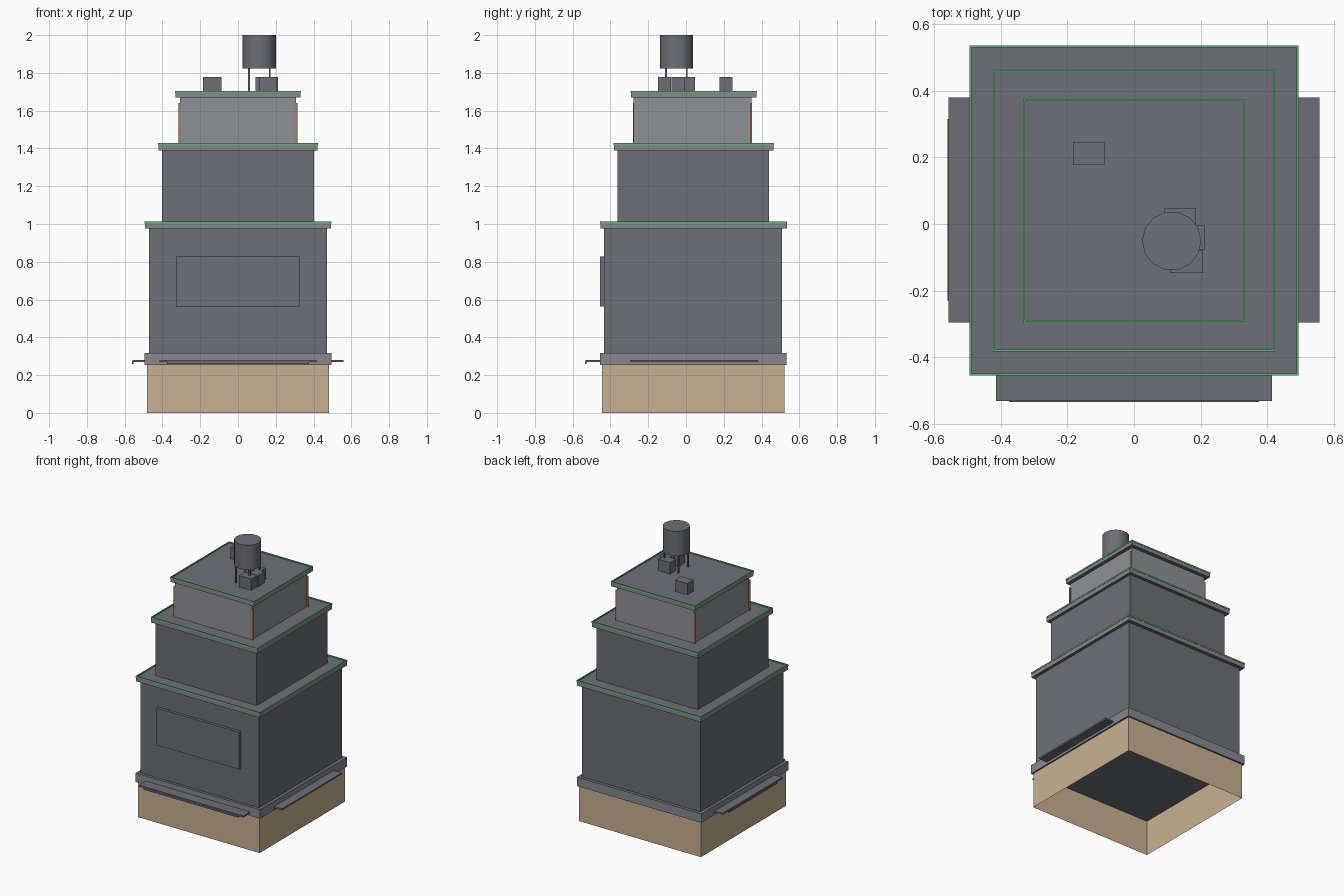
import bpy
import bmesh
import math

cube = bpy.data.objects.get("Cube")
if cube:
    bpy.data.objects.remove(cube, do_unlink=True)


def material(name, r, g, b):
    m = bpy.data.materials.new(name)
    m.use_nodes = True
    m.diffuse_color = (r, g, b, 1)
    m.node_tree.nodes["Principled BSDF"].inputs["Base Color"].default_value = (r, g, b, 1)
    return m


DARK = material("dark_grey", 0.155, 0.16, 0.18)
TRIM = material("trim_grey", 0.245, 0.25, 0.275)
LIGHT = material("light_grey", 0.28, 0.285, 0.305)
TAN = material("tan_stone", 0.58, 0.44, 0.295)
GREEN = material("green_edge", 0.11, 0.5, 0.16)
ORANGE = material("orange_brown", 0.4, 0.2, 0.08)


def finish(name, bm, *mats):
    me = bpy.data.meshes.new(name)
    bm.to_mesh(me)
    bm.free()
    for m in mats:
        me.materials.append(m)
    ob = bpy.data.objects.new(name, me)
    bpy.context.collection.objects.link(ob)
    return ob


def add_box(bm, x, y, z):
    verts = bmesh.ops.create_cube(bm, size=1)["verts"]
    for v in verts:
        for i, (lo, hi) in enumerate((x, y, z)):
            v.co[i] = lo if v.co[i] < 0 else hi


def box(name, x, y, z, side, flat=None):
    """Box whose level faces may take a second colour."""
    bm = bmesh.new()
    add_box(bm, x, y, z)
    bm.normal_update()
    for f in bm.faces:
        f.material_index = int(flat is not None and abs(f.normal.z) > 0.5)
    return finish(name, bm, side, *([flat] if flat else []))


def rim(name, half, y, z, mat, width=0.006):
    """Thin square frame along a roof edge."""
    bm = bmesh.new()
    for s in (-1, 1):
        xs = sorted((s * half, s * (half - width)))
        add_box(bm, xs, y, z)
    inner = (width - half, half - width)
    add_box(bm, inner, (y[0], y[0] + width), z)
    add_box(bm, inner, (y[1] - width, y[1]), z)
    return finish(name, bm, mat)


# Open stone base: four walls only
bm = bmesh.new()
add_box(bm, (-0.483, 0.483), (-0.445, 0.521), (0, 0.253))
bm.normal_update()
level = [f for f in bm.faces if abs(f.normal.z) > 0.5]
bmesh.ops.delete(bm, geom=level, context="FACES_ONLY")
finish("base_walls", bm, TAN)
box("base_band", (-0.494, 0.494), (-0.455, 0.532), (0.253, 0.317), TRIM, DARK)

# Stepped tiers: wall half width, wall y, wall z, wall colour, cornice half width, cornice y, top
tiers = (
    ("lower", 0.47, (-0.434, 0.508), (0.317, 0.975), DARK, 0.492, (-0.453, 0.534), 1.005),
    ("middle", 0.402, (-0.362, 0.44), (1.005, 1.388), DARK, 0.422, (-0.381, 0.464), 1.42),
    ("upper", 0.306, (-0.278, 0.346), (1.42, 1.67), LIGHT, 0.332, (-0.292, 0.374), 1.697),
)
for name, half, y, z, mat, c_half, c_y, top in tiers:
    box(name + "_tier", (-half, half), y, z, mat)
    box(name + "_cornice", (-c_half, c_half), c_y, (z[1], top), TRIM, DARK)
    rim(name + "_roof_edge", c_half + 0.002, (c_y[0] - 0.002, c_y[1] + 0.002),
        (top - 0.002, top + 0.008), GREEN)

# Corner strips on the upper tier
bm = bmesh.new()
for s in (-1, 1):
    xs = sorted((s * 0.304, s * 0.316))
    for y in ((-0.281, -0.274), (0.342, 0.349)):
        add_box(bm, xs, y, (1.42, 1.64))
finish("corner_strips", bm, ORANGE)

# Front panel
box("front_panel", (-0.328, 0.328), (-0.455, -0.43), (0.562, 0.828), DARK)

# Awnings on the front and both sides, with lips under two of them
box("front_awning", (-0.415, 0.415), (-0.532, -0.45), (0.27, 0.281), DARK)
box("front_awning_lip", (-0.375, 0.375), (-0.535, -0.527), (0.26, 0.272), DARK)
for name, s in (("right", -1), ("left", 1)):
    xs = sorted((s * 0.49, s * 0.558))
    box(name + "_awning", xs, (-0.296, 0.38), (0.27, 0.281), DARK)
box("right_awning_lip", (-0.561, -0.553), (-0.23, 0.315), (0.26, 0.272), DARK)

# Rooftop units
units = (
    ((-0.184, -0.088), (0.178, 0.247)),
    ((0.092, 0.187), (-0.02, 0.048)),
    ((0.11, 0.207), (-0.147, -0.08)),
    ((0.143, 0.213), (-0.076, -0.005)),
)
for i, (x, y) in enumerate(units):
    box(f"roof_unit_{i + 1}", x, y, (1.697, 1.778), DARK)

# Water tank on four legs
bpy.ops.mesh.primitive_cylinder_add(vertices=14, radius=0.089, depth=0.177,
                                    location=(0.113, -0.051, 1.9115),
                                    rotation=(0, 0, math.pi / 2))
tank = bpy.context.object
tank.name = "water_tank"
tank.data.materials.append(DARK)
bpy.ops.object.shade_smooth_by_angle(angle=math.radians(40))
bm = bmesh.new()
for sx in (-1, 1):
    for sy in (-1, 1):
        cx, cy = 0.113 + sx * 0.055, -0.051 + sy * 0.055
        add_box(bm, (cx - 0.005, cx + 0.005), (cy - 0.005, cy + 0.005), (1.697, 1.825))
finish("tank_legs", bm, DARK)
